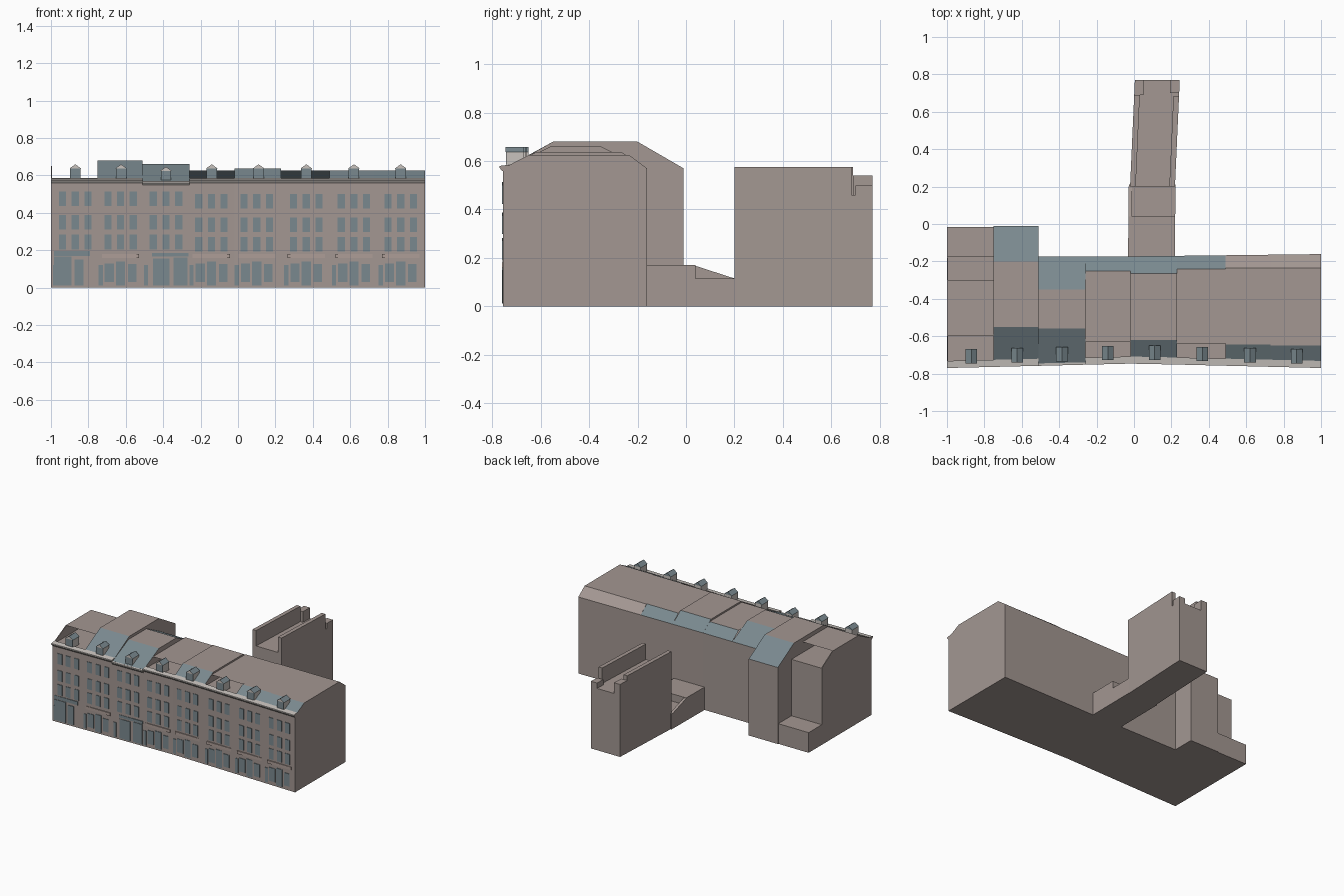
import bpy

if "Cube" in bpy.data.objects:
    bpy.data.objects.remove(bpy.data.objects["Cube"])

def srgb(r, g, b):
    lin = [(c / 255 / 12.92) if c < 10 else ((c / 255 + 0.055) / 1.055) ** 2.4 for c in (r, g, b)]
    return (*lin, 1.0)

def material(name, rgb):
    m = bpy.data.materials.new(name)
    m.diffuse_color = srgb(*rgb)
    m.use_nodes = True
    m.node_tree.nodes["Principled BSDF"].inputs["Base Color"].default_value = m.diffuse_color
    return m

WALL = material("taupe wall", (163, 151, 146))
SLATE = material("blue grey slate", (122, 137, 143))
PALE = material("pale trim", (200, 194, 189))
FASCIA = material("light fascia", (174, 158, 151))
MATS = [WALL, SLATE, PALE, FASCIA]

def make(name, verts, faces, cols):
    me = bpy.data.meshes.new(name)
    me.from_pydata(verts, [], faces)
    for m in MATS:
        me.materials.append(m)
    for p, c in zip(me.polygons, cols):
        p.material_index = c
    ob = bpy.data.objects.new(name, me)
    bpy.context.collection.objects.link(ob)
    return ob

def front(x):
    """Facade line, gently bowed inward at the middle."""
    return -0.733 - 0.024 * abs(x)

def back(x):
    return -0.173 + 0.012 * max(x, 0)

def loft(name, x0, x1, p0, p1, cols):
    """Prism along x between two (y, z) outlines; cols per outline edge."""
    n = len(p0)
    verts = [(x0, *p) for p in p0] + [(x1, *p) for p in p1]
    faces = [(i, i + n, (i + 1) % n + n, (i + 1) % n) for i in range(n)]
    faces += [tuple(range(n)), tuple(range(2 * n - 1, n - 1, -1))]
    return make(name, verts, faces, cols + [0, 0])

def blocks(name, boxes):
    """Several boxes joined; each is x0, x1, y0, y1, z0, z1, colour, lean in x per y."""
    V, F, C = [], [], []
    for x0, x1, y0, y1, z0, z1, c, k in boxes:
        b = len(V)
        V += [(x + k * y, y, z) for z in (z0, z1) for x, y in ((x0, y0), (x1, y0), (x1, y1), (x0, y1))]
        F += [tuple(b + i for i in f) for f in
              ((3, 2, 1, 0), (4, 5, 6, 7), (0, 1, 5, 4), (1, 2, 6, 5), (2, 3, 7, 6), (3, 0, 4, 7))]
        C += [c] * 6
    return make(name, V, F, C)

# Terrace houses: x0, x1, ridge z, ridge front y, ridge back y, back wall y, front colour, back colour
# (None leaves that roof slope open)
EAVE = 0.57
houses = [
    (-1.0, -0.75, 0.65, -0.60, -0.30, -0.17, None, None),
    (-0.75, -0.51, 0.68, -0.55, -0.20, -0.01, 1, 1),
    (-0.51, -0.26, 0.66, -0.56, -0.35, None, 1, 1),
    (-0.26, -0.02, 0.625, -0.63, -0.25, None, None, 1),
    (-0.02, 0.23, 0.637, -0.62, -0.265, None, 1, 1),
    (0.23, 0.49, 0.625, -0.64, -0.24, None, None, 1),
    (0.49, 0.73, 0.625, -0.645, -0.235, None, 1, 0),
    (0.73, 1.0, 0.625, -0.65, -0.235, None, 1, 0),
]
for n, (x0, x1, rz, rf, rb, bw, cf, cb) in enumerate(houses, 1):
    def outline(x, roof):
        f, b = front(x), (back(x) if bw is None else bw)
        mid = [(rb, rz), (rf, rz)] if roof else []
        return [(f, 0), (b, 0), (b, EAVE)] + mid + [(f, EAVE)]
    closed = cf is not None
    cols = [0, 0, cb, 0, cf, 0] if closed else [0, 0, 0, 0]
    loft(f"house_{n}", x0, x1, outline(x0, closed), outline(x1, closed), cols)
    if not closed:
        # Flat roof sheet, with the back slope where there is one
        b0, b1 = (back(x0), back(x1)) if bw is None else (bw, bw)
        verts = [(x0, rf, rz), (x1, rf, rz), (x1, rb, rz), (x0, rb, rz), (x1, b1, EAVE), (x0, b0, EAVE)]
        faces = [(0, 1, 2, 3)] + ([(3, 2, 4, 5)] if cb is not None else [])
        make(f"roof_sheet_{n}", verts, faces, [0, 1][:len(faces)])

# Free-standing gable on the left end
gable = [(front(-1), EAVE), (-0.17, EAVE), (-0.30, 0.65), (-0.60, 0.65)]
loft("left_gable", -1.0, -0.994, gable, gable, [0] * 4)

# Low rear extension behind the left house
blocks("left_rear_extension", [(-1.0, -0.75, -0.18, -0.015, 0, 0.15, 0, 0)])

# Cornice following the bowed facade
def cornice(x, dz):
    f = front(x)
    return [(f + 0.01, 0.56 + dz), (f - 0.004, 0.56 + dz), (f - 0.013, 0.572 + dz),
            (f - 0.013, 0.58 + dz), (f + 0.025, 0.585 + dz)]

for n, (x0, x1, *_) in enumerate(houses, 1):
    dz = -0.012 if n == 3 else 0
    loft(f"cornice_{n}", x0, x1, cornice(x0, dz), cornice(x1, dz), [2] * 5)

# Dormers: pale cheeks, slate window and pitched slate roof
for n, x in enumerate((-0.87, -0.625, -0.385, -0.14, 0.11, 0.365, 0.62, 0.87), 1):
    z = 0.572 if n == 3 else 0.585
    w, y0, y1 = 0.028, front(x) + 0.012, front(x) + 0.085
    blocks(f"dormer_{n}", [(x - w, x + w, y0, y1, z - 0.01, z + 0.052, 2, 0),
                           (x - w, x + w, y0 - 0.003, y0 + 0.002, z, z + 0.052, 1, 0)])
    e, a, b = w + 0.003, z + 0.052, z + 0.074
    verts = [(x - e, y0 - 0.004, a), (x + e, y0 - 0.004, a), (x, y0 - 0.004, b),
             (x - e, y1, a), (x + e, y1, a), (x, y1, b)]
    make(f"dormer_roof_{n}", verts, [(0, 1, 2), (5, 4, 3), (1, 4, 5, 2), (3, 0, 2, 5), (0, 3, 4, 1)],
         [2, 1, 1, 1, 1])

# Upper windows: three columns by three rows for each house
def plate(x0, x1, z0, z1, col, out=0.004):
    f = front((x0 + x1) / 2)
    return (x0, x1, f - out, f + 0.003, z0, z1, col, 0)

centres = (-0.87, -0.628, -0.385, -0.142, 0.10, 0.365, 0.62, 0.87)
panes = []
for n, c in enumerate(centres):
    drop = 0.0 if n < 3 else 0.012
    for i in (-1, 0, 1):
        for z in (0.435, 0.31, 0.205):
            x = c + i * 0.068
            panes.append(plate(x - 0.019, x + 0.019, z - drop, z + 0.078 - drop, 1))
blocks("upper_windows", panes)

# Ground floor shopfronts: display windows, tall door and a fascia strip
shops = []
for n, c in enumerate(centres):
    if n == 0:
        shops += [plate(-0.985, -0.89, 0.012, 0.165, 1), plate(-0.875, -0.825, 0.012, 0.15, 1),
                  plate(-0.985, -0.79, 0.17, 0.195, 1)]
    elif n == 2:
        shops += [plate(-0.46, -0.265, 0.165, 0.185, 1), plate(-0.455, -0.365, 0.012, 0.155, 1),
                  plate(-0.345, -0.27, 0.012, 0.16, 1)]
    else:
        shops += [plate(c - 0.085, c - 0.035, 0.03, 0.13, 1), plate(c - 0.025, c + 0.025, 0.012, 0.14, 1),
                  plate(c + 0.04, c + 0.085, 0.03, 0.125, 1),
                  plate(c - 0.1, c + 0.1, 0.158, 0.18, 3, 0.006)]
    shops.append(plate(c - 0.118, c - 0.095, 0.012, 0.12, 1))
blocks("shopfronts", shops)

# Low link between the terrace and the rear wing, with a sloping side wall
blocks("rear_link", [(-0.03, 0.22, -0.18, 0.21, 0, 0.115, 0, 0.01),
                     (-0.03, 0.22, -0.18, 0.04, 0.1, 0.17, 0, 0.01)])
ramp = [(0.03, 0.11), (0.2, 0.11), (0.2, 0.115), (0.03, 0.17)]
loft("link_side_wall", -0.03, -0.01, ramp, ramp, [0] * 4)

# Rear wing: main body, two raised side walls and end posts
blocks("rear_wing", [(-0.03, 0.21, 0.2, 0.77, 0, 0.46, 0, 0.045),
                     (-0.03, 0.0, 0.2, 0.69, 0.45, 0.575, 0, 0.045),
                     (0.18, 0.21, 0.2, 0.685, 0.45, 0.575, 0, 0.045),
                     (-0.03, 0.02, 0.69, 0.77, 0.45, 0.54, 0, 0.045),
                     (0.16, 0.21, 0.70, 0.77, 0.45, 0.5, 0, 0.045)])
